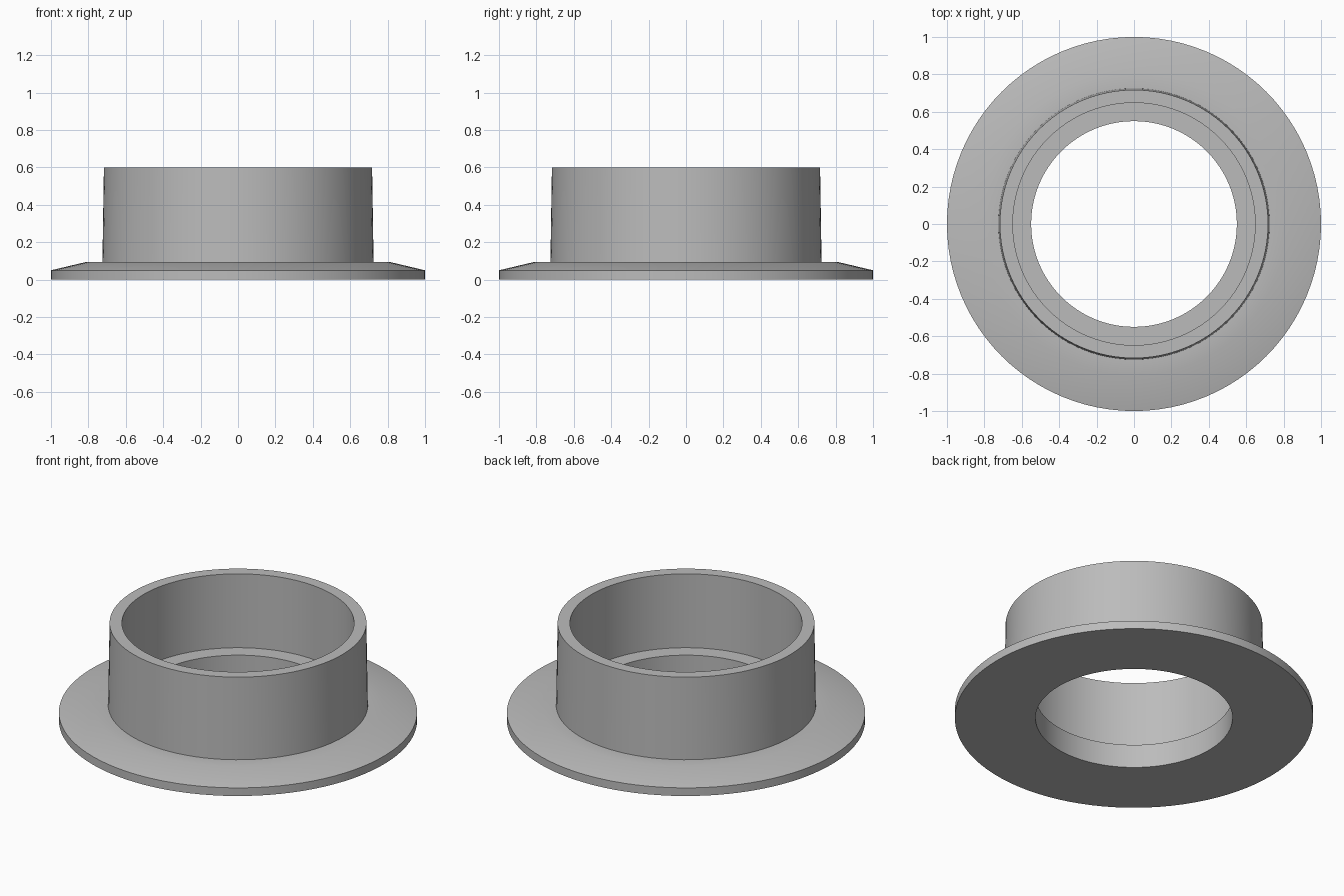
import bpy
import bmesh
import math

cube = bpy.data.objects.get("Cube")
if cube:
    bpy.data.objects.remove(cube, do_unlink=True)

SEGMENTS = 96

# Plain grey material
grey = bpy.data.materials.new("plain grey")
grey.use_nodes = True
grey.diffuse_color = (0.5, 0.5, 0.5, 1)
grey.node_tree.nodes["Principled BSDF"].inputs["Base Color"].default_value = (0.5, 0.5, 0.5, 1)


def lathe(name, profile, material):
    """Revolve a closed (radius, height) outline around the z axis."""
    bm = bmesh.new()
    verts = [bm.verts.new((r, 0, z)) for r, z in profile]
    edges = [bm.edges.new((a, b)) for a, b in zip(verts, verts[1:] + verts[:1])]
    bmesh.ops.spin(bm, geom=verts + edges, cent=(0, 0, 0), axis=(0, 0, 1),
                   angle=math.tau, steps=SEGMENTS, use_merge=True)
    bmesh.ops.remove_doubles(bm, verts=bm.verts[:], dist=0.0001)
    bmesh.ops.recalc_face_normals(bm, faces=bm.faces[:])
    mesh = bpy.data.meshes.new(name)
    bm.to_mesh(mesh)
    bm.free()
    mesh.materials.append(material)
    obj = bpy.data.objects.new(name, mesh)
    bpy.context.collection.objects.link(obj)
    bpy.ops.object.select_all(action="DESELECT")
    obj.select_set(True)
    bpy.context.view_layer.objects.active = obj
    bpy.ops.object.shade_smooth_by_angle(angle=math.radians(30))
    return obj


# Flanged collar: bevelled flange, tapered wall, open cup with inner ledge
lathe("flanged_collar", [
    (0.55, 0), (1, 0), (1, 0.05), (0.81, 0.095),      # flange
    (0.725, 0.095), (0.717, 0.6),                     # outer wall
    (0.648, 0.6), (0.648, 0.145), (0.55, 0.145),      # bore and ledge
], grey)
